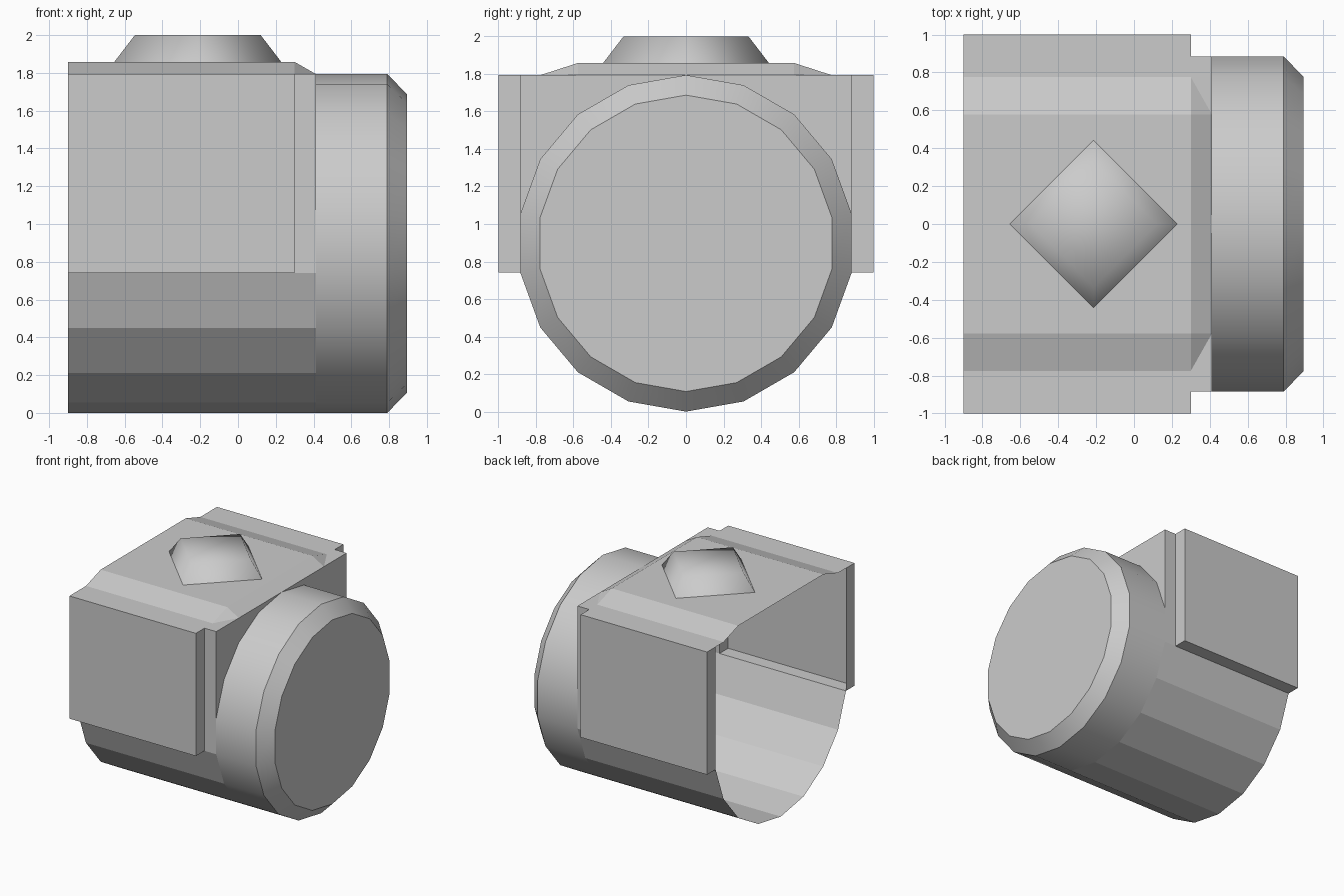
import bpy, bmesh, math
from mathutils import Vector

if "Cube" in bpy.data.objects:
    bpy.data.objects.remove(bpy.data.objects["Cube"])

R = 0.897                       # tube radius, also the height of its axis
N = 18                          # tube sides
X0, X1, X2 = -0.9, 0.3, 0.412   # open end, side panel end, neck end


def ring(x, r, first=0, last=N - 1):
    """Points of the tube cross-section, counted from the top vertex."""
    return [(x, r * math.sin(2 * math.pi * i / N), R + r * math.cos(2 * math.pi * i / N))
            for i in range(first, last + 1)]


def band(a, b, closed=True):
    n = len(a)
    return [[a[i], a[(i + 1) % n], b[(i + 1) % n], b[i]] for i in range(n if closed else n - 1)]


def make(name, faces, centre):
    """Weld polygons into one shell whose faces point away from centre."""
    bm = bmesh.new()
    for f in faces:
        bm.faces.new([bm.verts.new(p) for p in f])
    bmesh.ops.remove_doubles(bm, verts=bm.verts, dist=1e-4)
    bm.normal_update()
    c = Vector(centre)
    for f in bm.faces:
        if f.normal.dot(f.calc_center_median() - c) < 0:
            f.normal_flip()
    me = bpy.data.meshes.new(name)
    bm.to_mesh(me)
    bm.free()
    ob = bpy.data.objects.new(name, me)
    bpy.context.collection.objects.link(ob)
    return ob


def smooth(ob, degrees):
    bpy.ops.object.select_all(action='DESELECT')
    ob.select_set(True)
    bpy.context.view_layer.objects.active = ob
    bpy.ops.object.shade_smooth_by_angle(angle=math.radians(degrees))


# Lower half of the tube, flat sided and open at the back
make("lower_shell", band(ring(X0, R, 5, 13), ring(X2, R, 5, 13), closed=False), (-0.2, 0, 0.9))

# Round end cap with a chamfered rim
back, rim, tip = ring(X2, R), ring(0.79, R), ring(0.895, 0.79)
end_cap = make("end_cap", band(back, rim) + band(rim, tip) + [tip], (0.6, 0, R))
smooth(end_cap, 30)

# Square upper housing: one side, then mirrored
arc = ring(X2, R, 0, 4)
A, B = ring(0, R, 5, 5)[0][1:]   # side wall y, panel floor z
T, P = 2 * R, 1.858              # flange height, raised pad height
F, E = 0.775, 0.577              # pad foot and pad edge in y
side = [
    [(X0, 1, B), (X1, 1, B), (X1, 1, T), (X0, 1, T)],                           # panel
    [(X0, 1, B), (X1, 1, B), (X1, A, B), (X0, A, B)],                           # panel floor
    [(X0, 1, B), (X0, A, B), (X0, A, T), (X0, 1, T)],                           # panel ends
    [(X1, 1, B), (X1, A, B), (X1, A, T), (X1, 1, T)],
    [(X1, A, B), (X2, A, B), arc[4], (X2, A, T), (X1, A, T)],                   # neck wall
    [(X0, 1, T), (X1, 1, T), (X1, A, T), (X1, F, T), (X0, F, T), (X0, A, T)],   # flange
    [(X1, A, T), (X2, A, T), (X2, E, T), (X1, F, T)],
    [(X0, F, T), (X1, F, T), (X1, E, P), (X0, E, P)],                           # pad slopes
    [(X1, F, T), (X2, E, T), (X1, E, P)],
    arc + [(X2, A, T), (X2, E, T)],                                             # front wall
]
mirrored = [[(x, -y, z) for x, y, z in f] for f in side]
middle = [
    [(X0, -E, P), (X1, -E, P), (X1, E, P), (X0, E, P)],
    [(X1, -E, P), (X2, -E, T), (X2, 0, T), (X2, E, T), (X1, E, P)],
]
make("upper_housing", side + mirrored + middle, (-0.2, 0, 0.9))


# Four-sided button on top, softly shaded
def diamond(r, z):
    return [(-0.213 + r * math.cos(i * math.pi / 2), r * math.sin(i * math.pi / 2), z)
            for i in range(4)]


foot, top = diamond(0.442, P), diamond(0.333, 2.0)
button = make("top_button", band(foot, top) + [top], (-0.213, 0, 1.88))
smooth(button, 180)
